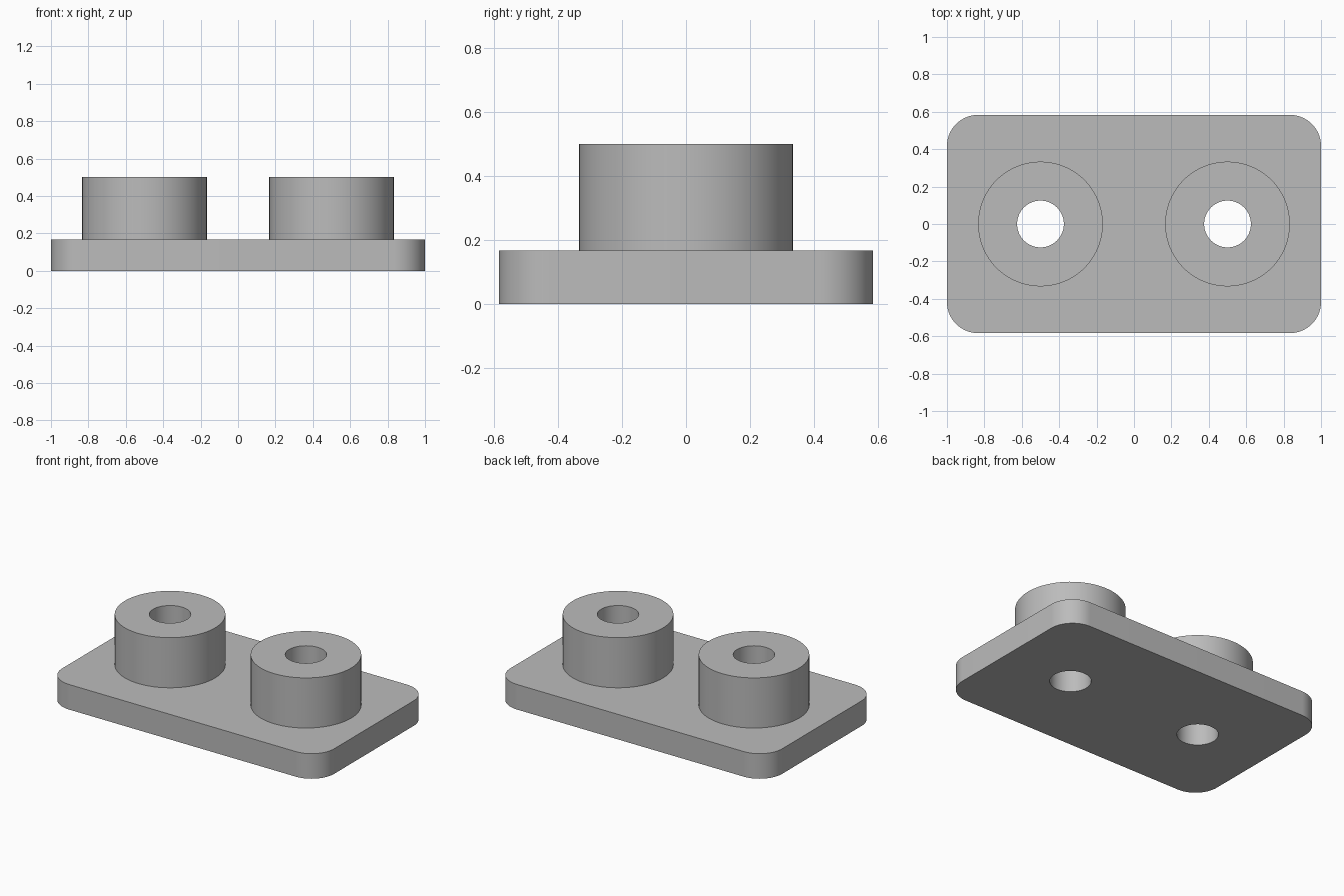
import bpy, bmesh
from math import cos, sin, pi, radians

if "Cube" in bpy.data.objects:
    bpy.data.objects.remove(bpy.data.objects["Cube"], do_unlink=True)

HALF_X, HALF_Y, CORNER = 1.0, 7 / 12, 1 / 6
PLATE_TOP, BOSS_TOP = 1 / 6, 0.5
BOSS_X, BOSS_R, BORE_R = 0.5, 1 / 3, 0.125
SIDES = 96

grey = bpy.data.materials.new("plain grey")
grey.use_nodes = True
colour = (0.5, 0.5, 0.5, 1)
grey.diffuse_color = colour
grey.node_tree.nodes["Principled BSDF"].inputs["Base Color"].default_value = colour


def add_object(name, bm):
    bmesh.ops.recalc_face_normals(bm, faces=bm.faces)
    mesh = bpy.data.meshes.new(name)
    bm.to_mesh(mesh)
    bm.free()
    mesh.materials.append(grey)
    obj = bpy.data.objects.new(name, mesh)
    bpy.context.collection.objects.link(obj)
    return obj


def activate(obj):
    bpy.ops.object.select_all(action='DESELECT')
    obj.select_set(True)
    bpy.context.view_layer.objects.active = obj


def circle(cx, cy, r, start=0, sweep=2 * pi, steps=SIDES, closed=True):
    count = steps if closed else steps + 1
    return [(cx + r * cos(start + sweep * i / steps),
             cy + r * sin(start + sweep * i / steps)) for i in range(count)]


def prism(name, outline, z0, z1):
    bm = bmesh.new()
    face = bm.faces.new([bm.verts.new((x, y, z0)) for x, y in outline])
    top = bmesh.ops.extrude_face_region(bm, geom=[face], use_keep_orig=True)["geom"]
    verts = [v for v in top if isinstance(v, bmesh.types.BMVert)]
    bmesh.ops.translate(bm, verts=verts, vec=(0, 0, z1 - z0))
    return add_object(name, bm)


# Base plate with rounded corners
outline = []
for i, (sx, sy) in enumerate([(1, 1), (-1, 1), (-1, -1), (1, -1)]):
    outline += circle(sx * (HALF_X - CORNER), sy * (HALF_Y - CORNER), CORNER,
                      i * pi / 2, pi / 2, SIDES // 4, closed=False)
plate = prism("base_plate", outline, 0, PLATE_TOP)

# Bores through the plate
for side in (-1, 1):
    cutter = prism("bore_cutter", circle(side * BOSS_X, 0, BORE_R), -0.1, BOSS_TOP)
    cutter.hide_render = True
    cut = plate.modifiers.new("bore", 'BOOLEAN')
    cut.operation, cut.solver, cut.object = 'DIFFERENCE', 'EXACT', cutter
    activate(plate)
    bpy.ops.object.modifier_apply(modifier=cut.name)
    bpy.data.objects.remove(cutter, do_unlink=True)

# Hollow bosses standing on the plate
parts = [plate]
for name, side in (("right_boss", -1), ("left_boss", 1)):
    bm = bmesh.new()
    profile = [(BOSS_R, PLATE_TOP), (BOSS_R, BOSS_TOP),
               (BORE_R, BOSS_TOP), (BORE_R, PLATE_TOP)]
    rings = [[bm.verts.new((x, y, z)) for x, y in circle(side * BOSS_X, 0, r)]
             for r, z in profile]
    for a, b in zip(rings, rings[1:] + rings[:1]):
        for i in range(SIDES):
            j = (i + 1) % SIDES
            bm.faces.new((a[i], a[j], b[j], b[i]))
    parts.append(add_object(name, bm))

for obj in parts:
    activate(obj)
    bpy.ops.object.shade_smooth_by_angle(angle=radians(30))
